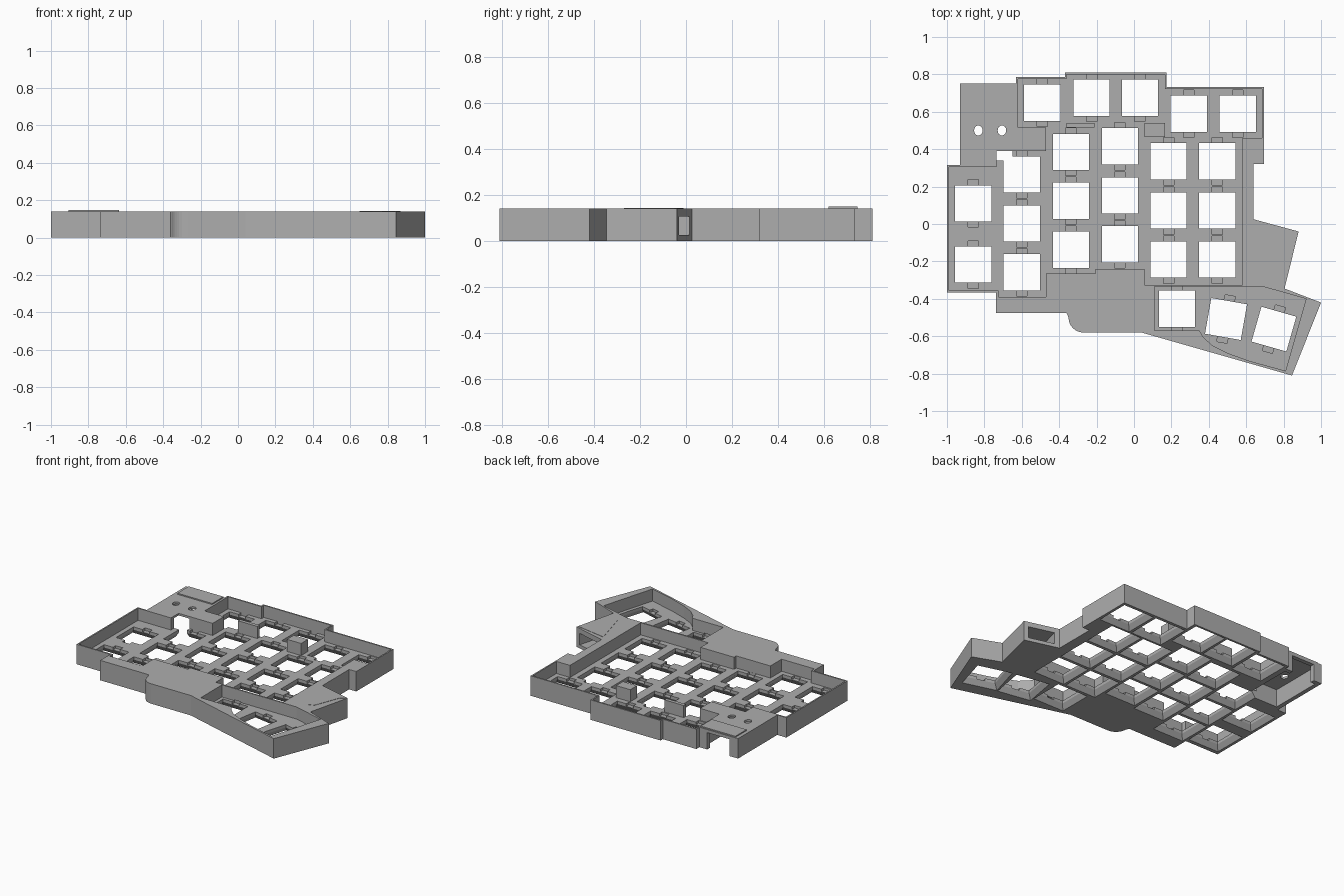
import bpy
import bmesh
from math import cos, sin, radians, pi
from mathutils import Matrix, Vector

TOP, FLOOR = 0.14, 0.055
KEY, FLARE = 0.097, 0.122

old = bpy.data.objects.get("Cube")
if old:
    bpy.data.objects.remove(old, do_unlink=True)

grey = bpy.data.materials.new("case_grey")
grey.use_nodes = True
colour = (0.42, 0.42, 0.42, 1)
grey.diffuse_color = colour
grey.node_tree.nodes["Principled BSDF"].inputs["Base Color"].default_value = colour


def loft(bm, rings):
    """Bridge equal-length rings of points and cap both ends."""
    rows = [[bm.verts.new(p) for p in ring] for ring in rings]
    n = len(rows[0])
    bm.faces.new(rows[0][::-1])
    bm.faces.new(rows[-1])
    for a, b in zip(rows, rows[1:]):
        for i in range(n):
            j = (i + 1) % n
            bm.faces.new((a[i], a[j], b[j], b[i]))


def prism(bm, outline, z0, z1):
    loft(bm, [[(x, y, z) for x, y in outline] for z in (z0, z1)])


def rect(x0, x1, y0, y1):
    return [(x0, y0), (x1, y0), (x1, y1), (x0, y1)]


def turned(cx, cy, angle, hx, hy):
    m = Matrix.Rotation(radians(angle), 2)
    pts = [m @ Vector(p) for p in rect(-hx, hx, -hy, hy)]
    return [(cx + p.x, cy + p.y) for p in pts]


def finish(name, bm):
    bmesh.ops.recalc_face_normals(bm, faces=bm.faces)
    mesh = bpy.data.meshes.new(name)
    bm.to_mesh(mesh)
    bm.free()
    obj = bpy.data.objects.new(name, mesh)
    mesh.materials.append(grey)
    bpy.context.collection.objects.link(obj)
    return obj


def solid(name, outline, z0, z1):
    bm = bmesh.new()
    prism(bm, outline, z0, z1)
    return finish(name, bm)


def cut(target, cutter):
    cutter.hide_render = True
    mod = target.modifiers.new("cut", 'BOOLEAN')
    mod.operation = 'DIFFERENCE'
    mod.solver = 'EXACT'
    mod.object = cutter
    bpy.context.view_layer.objects.active = target
    bpy.ops.object.modifier_apply(modifier=mod.name)
    bpy.data.objects.remove(cutter, do_unlink=True)


# Outer body with rounded palm corner
corner = [(-0.27 + 0.08 * cos(a), -0.50 + 0.08 * sin(a))
          for a in [-pi / 2 - pi / 2 * i / 8 for i in range(9)]]
body = [(-1, -0.365), (-1, 0.315), (-0.93, 0.315), (-0.93, 0.75), (-0.63, 0.75),
        (-0.63, 0.785), (-0.37, 0.785), (-0.37, 0.81), (0.175, 0.81), (0.175, 0.732),
        (0.695, 0.732), (0.695, 0.32), (0.64, 0.32), (0.64, 0.025), (0.88, -0.04),
        (0.805, -0.345), (1, -0.42), (0.845, -0.81), (0.04, -0.58)]
body += corner + [(-0.36, -0.477), (-0.737, -0.477), (-0.737, -0.365)]
case = solid("keyboard_case", body, 0, TOP)

# Main key well
well = [(-0.99, -0.355), (-0.99, 0.305), (-0.735, 0.305), (-0.735, 0.39), (-0.47, 0.39),
        (-0.47, 0.515), (-0.62, 0.515), (-0.62, 0.775), (-0.36, 0.775), (-0.36, 0.80),
        (0.165, 0.80), (0.165, 0.722), (0.685, 0.722), (0.685, 0.46), (0.58, 0.46),
        (0.58, -0.325), (0.055, -0.325), (0.055, -0.24), (-0.205, -0.24), (-0.205, -0.265),
        (-0.47, -0.265), (-0.47, -0.39), (-0.725, -0.39), (-0.725, -0.355)]
cut(case, solid("well_cutter", well, FLOOR, 0.2))

# Thumb key well with a curved front wall
thumb = [(0.11, -0.335), (0.69, -0.335), (0.92, -0.4), (0.81, -0.785), (0.62, -0.733),
         (0.5, -0.69), (0.42, -0.65), (0.37, -0.605), (0.35, -0.57), (0.11, -0.57)]
cut(case, solid("thumb_cutter", thumb, FLOOR, 0.2))

# Key positions by column, back row and thumb cluster
columns = {-0.86: (0.11, -0.217), -0.6: (0.265, 0.003, -0.258),
           -0.337: (0.385, 0.125, -0.137), -0.075: (0.415, 0.152, -0.108),
           0.185: (0.335, 0.072, -0.19), 0.445: (0.335, 0.072, -0.19)}
keys = [(x, y, 0) for x, ys in columns.items() for y in ys]
keys += [(-0.49, 0.648, 0), (-0.227, 0.675, 0), (0.032, 0.675, 0),
         (0.293, 0.59, 0), (0.555, 0.59, 0)]
keys += [(0.23, -0.453, 0), (0.492, -0.508, -10), (0.748, -0.562, -16)]

# Switch holes flaring outward toward the underside
bm = bmesh.new()
for x, y, a in keys:
    loft(bm, [[(px, py, z) for px, py in turned(x, y, a, h, h)]
              for z, h in ((-0.002, FLARE), (FLOOR - 0.02, KEY), (FLOOR + 0.01, KEY))])
cut(case, finish("switch_cutters", bm))

# Shallow clip notches at both ends of every switch hole
bm = bmesh.new()
for x, y, a in keys:
    prism(bm, turned(x, y, a, 0.028, KEY + 0.03), FLOOR - 0.018, FLOOR + 0.005)
cut(case, finish("notch_cutters", bm))

# Controller bay, open underneath and at the back
cut(case, solid("bay_cutter", rect(-0.9, -0.65, 0.34, 0.72), -0.01, 0.125))
cut(case, solid("port_cutter", rect(-0.865, -0.69, 0.7, 0.8), -0.01, 0.118))

# Two round holes above the controller bay
bm = bmesh.new()
for x in (-0.832, -0.706):
    prism(bm, [(x + 0.023 * cos(i * pi / 8), 0.5 + 0.027 * sin(i * pi / 8))
               for i in range(16)], 0.1, 0.2)
cut(case, finish("button_cutters", bm))

# Jack socket in the slanted side pod
cut(case, solid("jack_cutter", turned(0.745, -0.07, -15, 0.09, 0.13), 0.025, 0.105))

# Raised panels over the controller and the jack
solid("controller_lid", rect(-0.905, -0.635, 0.62, 0.745), TOP - 0.004, TOP + 0.008)
solid("jack_cover", [(0.65, -0.01), (0.72, -0.27), (0.77, -0.25), (0.84, -0.07),
                     (0.87, -0.05)], TOP - 0.004, TOP + 0.002)

# Support blocks between the key rows
solid("right_support_block", rect(0.055, 0.165, 0.465, 0.54), FLOOR - 0.002, TOP)
solid("left_support_block", rect(-0.36, -0.21, 0.515, 0.54), FLOOR - 0.002, TOP)
